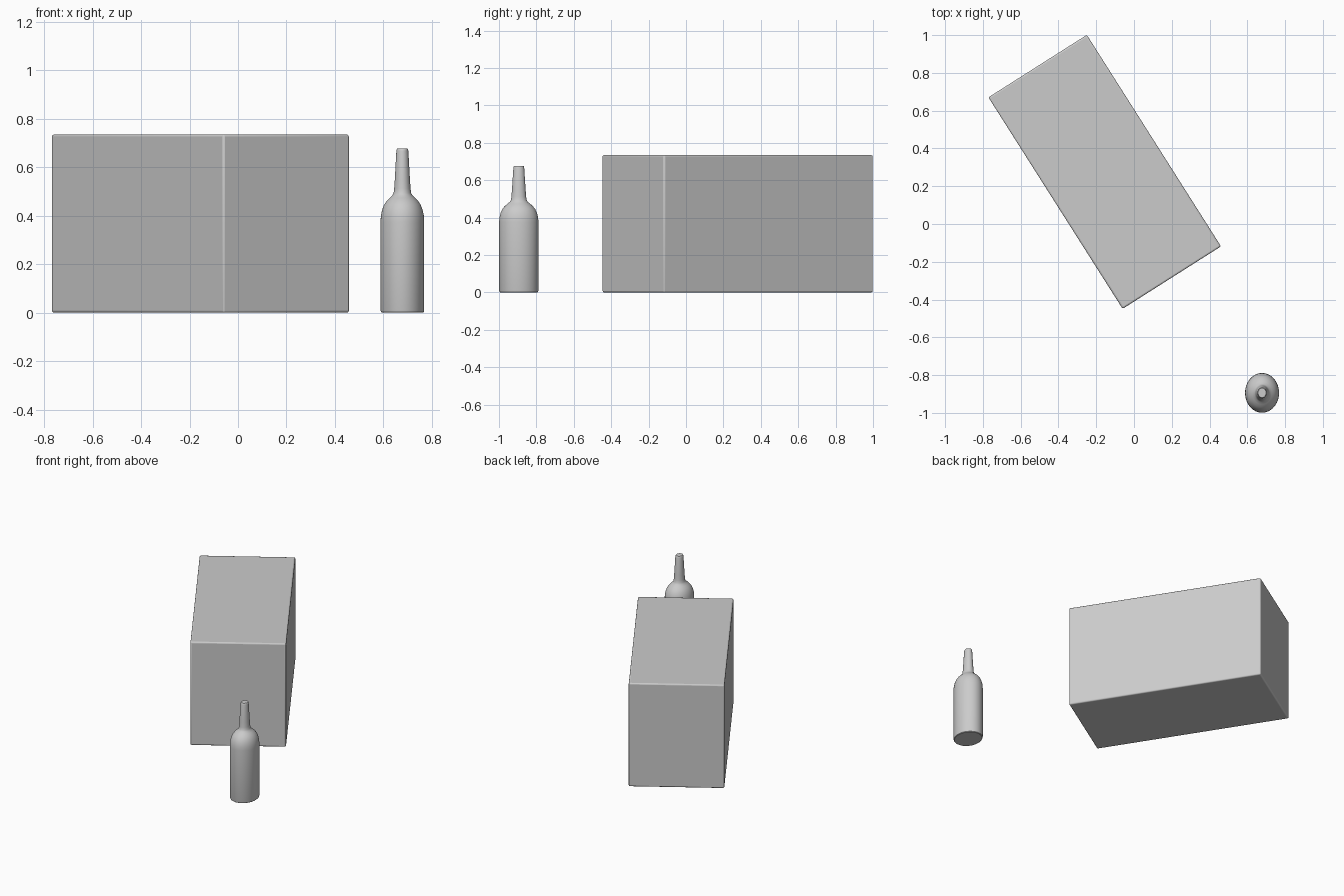
import bpy, bmesh
from math import cos, sin, pi, radians

if "Cube" in bpy.data.objects:
    bpy.data.objects.remove(bpy.data.objects["Cube"])


def make_object(name, bm):
    bmesh.ops.recalc_face_normals(bm, faces=bm.faces[:])
    mesh = bpy.data.meshes.new(name)
    bm.to_mesh(mesh)
    bm.free()
    ob = bpy.data.objects.new(name, mesh)
    bpy.context.collection.objects.link(ob)
    bpy.ops.object.select_all(action='DESELECT')
    bpy.context.view_layer.objects.active = ob
    ob.select_set(True)
    return ob


# Large box, turned about z, with slightly softened edges
HEIGHT = 0.735
bm = bmesh.new()
bmesh.ops.create_cube(bm, size=1)
bmesh.ops.scale(bm, vec=(0.617, 1.326, HEIGHT), verts=bm.verts[:])
box = make_object("box", bm)
box.location = (-0.155, 0.276, HEIGHT / 2)
box.rotation_euler.z = radians(32.4)
bevel = box.modifiers.new("soft_edges", 'BEVEL')
bevel.width = 0.009
bevel.segments = 3
bpy.ops.object.shade_smooth_by_angle(angle=radians(35))

# Bottle: lathed profile (radius as a share of the body, height)
profile = [(0.94, 0.0), (0.98, 0.003), (1.0, 0.01), (1.0, 0.375),
           (0.985, 0.400), (0.93, 0.424), (0.84, 0.445), (0.72, 0.461),
           (0.58, 0.474), (0.46, 0.484), (0.40, 0.494), (0.375, 0.512),
           (0.35, 0.545), (0.275, 0.667), (0.26, 0.674), (0.235, 0.677)]
SIDES = 48
RX, RY = 0.090, 0.105
bm = bmesh.new()
rings = [[bm.verts.new((RX * r * cos(2 * pi * i / SIDES),
                        RY * r * sin(2 * pi * i / SIDES), z))
          for i in range(SIDES)] for r, z in profile]
for low, high in zip(rings, rings[1:]):
    for i in range(SIDES):
        j = (i + 1) % SIDES
        bm.faces.new((low[i], low[j], high[j], high[i]))
bm.faces.new(rings[0][::-1])
bm.faces.new(rings[-1])
bottle = make_object("bottle", bm)
bottle.location = (0.678, -0.894, 0)
bpy.ops.object.shade_smooth_by_angle(angle=radians(35))
